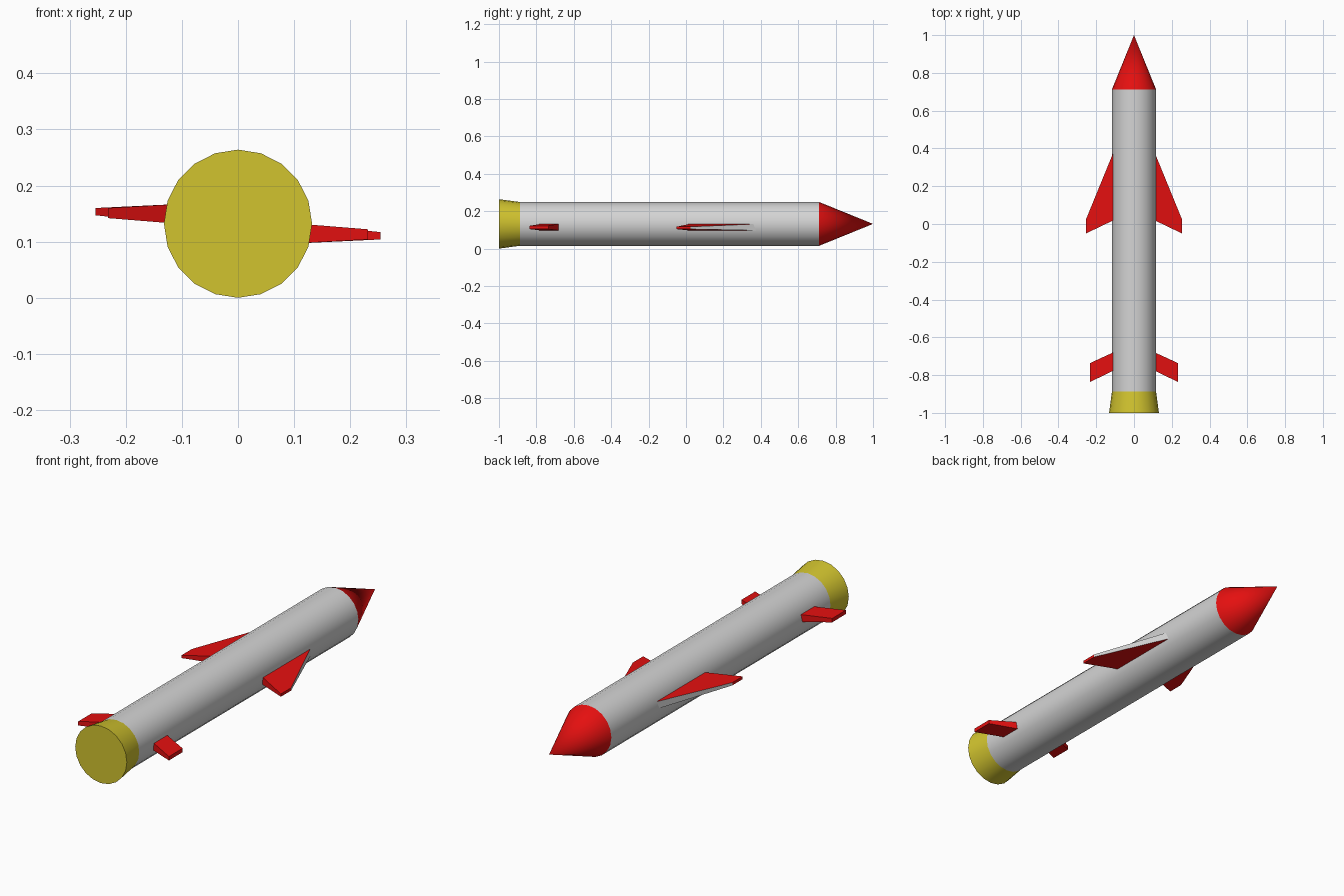
import bpy, bmesh, math

if "Cube" in bpy.data.objects:
    bpy.data.objects.remove(bpy.data.objects["Cube"])

CZ = 0.132      # height of the long axis
SIDES = 20


def material(name, rgb):
    m = bpy.data.materials.new(name)
    m.diffuse_color = (*rgb, 1)
    m.use_nodes = True
    m.node_tree.nodes["Principled BSDF"].inputs["Base Color"].default_value = m.diffuse_color
    return m


GREY = material("light_grey", (0.66, 0.66, 0.66))
RED = material("red", (0.78, 0.005, 0.005))
YELLOW = material("yellow", (0.64, 0.55, 0.028))


def finish(bm, name, mats):
    bmesh.ops.recalc_face_normals(bm, faces=bm.faces)
    me = bpy.data.meshes.new(name)
    bm.to_mesh(me)
    bm.free()
    ob = bpy.data.objects.new(name, me)
    bpy.context.collection.objects.link(ob)
    for m in mats:
        me.materials.append(m)
    return ob


def tube(name, y0, r0, y1, r1, mat):
    """Closed round section along y; a zero radius gives a point."""
    bm = bmesh.new()
    rings = []
    for y, r in ((y0, r0), (y1, r1)):
        n = SIDES if r > 0 else 1
        rings.append([bm.verts.new((r * math.sin(2 * math.pi * i / SIDES), y,
                                    CZ + r * math.cos(2 * math.pi * i / SIDES)))
                      for i in range(n)])
    a, b = rings
    for i in range(SIDES):
        j = (i + 1) % SIDES
        if len(b) == 1:
            bm.faces.new((a[i], a[j], b[0]))
        else:
            bm.faces.new((a[i], a[j], b[j], b[i]))
    for ring in rings:
        if len(ring) > 2:
            bm.faces.new(ring)
    ob = finish(bm, name, [mat])
    bpy.ops.object.select_all(action='DESELECT')
    bpy.context.view_layer.objects.active = ob
    ob.select_set(True)
    bpy.ops.object.shade_smooth_by_angle(angle=math.radians(35))


def fin(name, plan, root_z, tip_z, turn, lead_index):
    """Tapered fin: plan = lead root, lead tip, trail tip, trail root (x, y)."""
    bm = bmesh.new()
    spans = (root_z, tip_z, tip_z, root_z)
    s = turn    # -1 rotates the fin half a turn about the long axis
    low, high = ([bm.verts.new((s * x, y, CZ + s * (z[k] - CZ)))
                  for (x, y), z in zip(plan, spans)] for k in (0, 1))
    bm.faces.new(low)
    bm.faces.new(high)
    for i in range(4):
        j = (i + 1) % 4
        f = bm.faces.new((low[i], low[j], high[j], high[i]))
        if i == 0:
            f.material_index = lead_index   # leading edge
    finish(bm, name, [RED, GREY])


# Body, nose and nozzle
tube("body", -0.888, 0.117, 0.712, 0.117, GREY)
tube("nose_cone", 0.712, 0.117, 1.0, 0, RED)
tube("nozzle", -1.0, 0.132, -0.888, 0.117, YELLOW)

# Wings with bare grey leading edges, and all-red tail fins
WING = [(0.108, 0.382), (0.254, 0.025), (0.254, -0.05), (0.108, 0.02)]
TAIL = [(0.108, -0.679), (0.232, -0.736), (0.232, -0.836), (0.108, -0.776)]
for side, turn in (("right", 1), ("left", -1)):
    fin(side + "_wing", WING, (0.097, 0.132), (0.104, 0.117), turn, 1)
    fin(side + "_tail_fin", TAIL, (0.097, 0.132), (0.104, 0.122), turn, 0)
